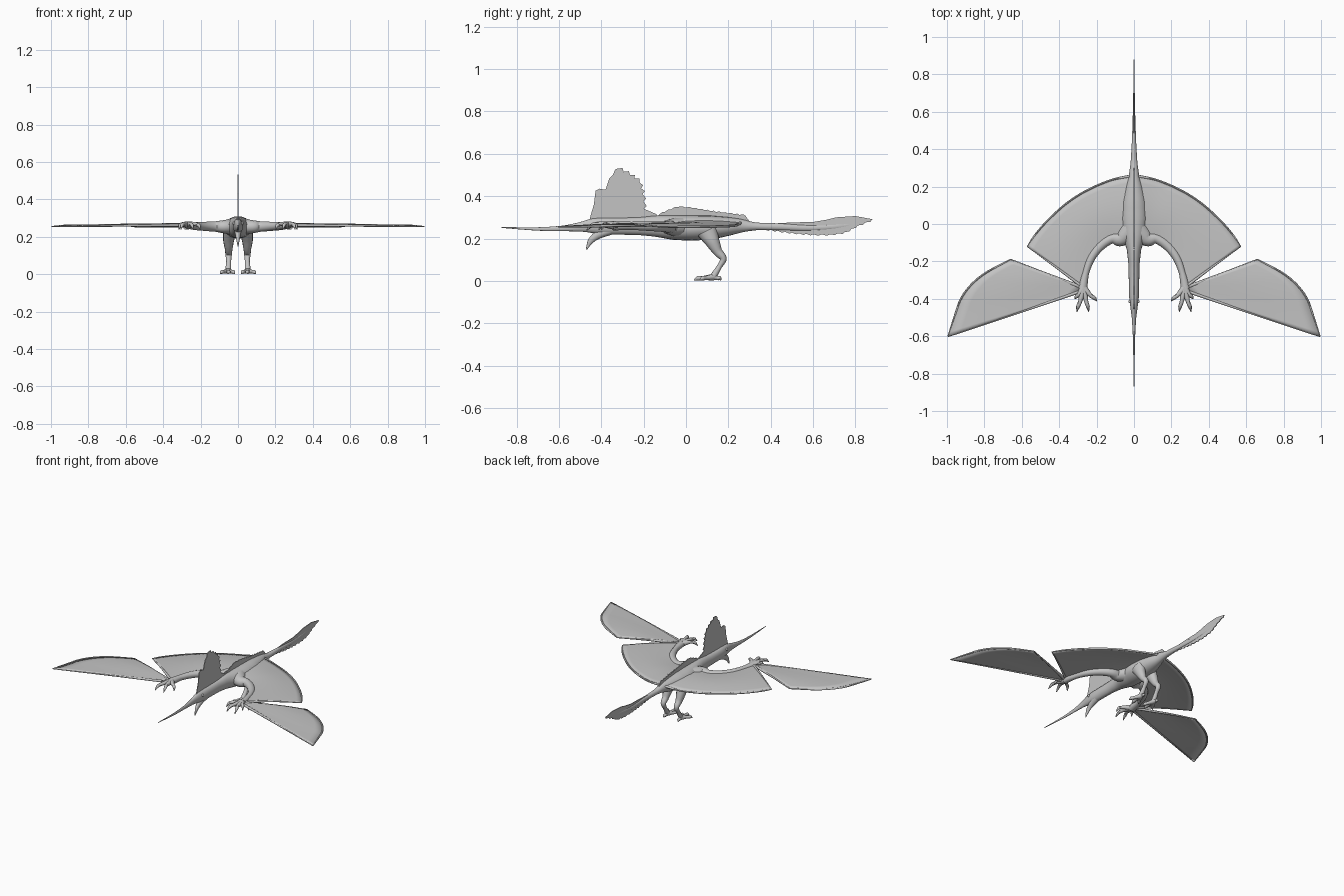
import bpy, bmesh, math
from mathutils import Vector as V

if "Cube" in bpy.data.objects:
    bpy.data.objects.remove(bpy.data.objects["Cube"])

hide = bpy.data.materials.new("grey hide")
hide.diffuse_color = (0.55, 0.55, 0.55, 1)
hide.use_nodes = True
hide.node_tree.nodes["Principled BSDF"].inputs["Base Color"].default_value = hide.diffuse_color


def finish(name, bm, mirror=False, thick=0):
    bmesh.ops.recalc_face_normals(bm, faces=bm.faces)
    me = bpy.data.meshes.new(name)
    bm.to_mesh(me)
    bm.free()
    me.materials.append(hide)
    me.shade_smooth()
    me.set_sharp_from_angle(angle=math.radians(45))
    ob = bpy.data.objects.new(name, me)
    bpy.context.collection.objects.link(ob)
    if thick:
        s = ob.modifiers.new("thickness", 'SOLIDIFY')
        s.thickness, s.offset = thick, 0
    if mirror:
        ob.modifiers.new("mirror", 'MIRROR')
    return ob


def smooth(pts, n=5):
    """Catmull-Rom resampling of a list of equal-length tuples"""
    p = [V(q) for q in pts]
    p = [2 * p[0] - p[1]] + p + [2 * p[-1] - p[-2]]
    out = []
    for i in range(1, len(p) - 2):
        a, b, c, d = p[i - 1:i + 3]
        for k in range(n):
            t = k / n
            out.append(0.5 * (2 * b + (c - a) * t + (2 * a - 5 * b + 4 * c - d) * t * t
                              + (3 * b - a - 3 * c + d) * t ** 3))
    return out + [p[-2]]


def sweep(name, pts, radii, up=(0, 0, 1), mirror=True, sides=12, n=5):
    """Elliptical tube; radii are (side, up) pairs"""
    c = smooth(pts, n)
    # radii are blended linearly so they never dip below zero
    r = []
    for a, b in zip(radii, radii[1:]):
        r += [V(a).lerp(V(b), k / n) for k in range(n)]
    r.append(V(radii[-1]))
    bm = bmesh.new()
    rings = []
    for i, p in enumerate(c):
        t = (c[min(i + 1, len(c) - 1)] - c[max(i - 1, 0)]).normalized()
        s = t.cross(V(up)).normalized()
        u = s.cross(t)
        rings.append([bm.verts.new(p + s * r[i][0] * math.cos(a) + u * r[i][1] * math.sin(a))
                      for a in [2 * math.pi * k / sides for k in range(sides)]])
    for a, b in zip(rings, rings[1:]):
        for k in range(sides):
            j = (k + 1) % sides
            bm.faces.new((a[k], a[j], b[j], b[k]))
    bm.faces.new(rings[0])
    bm.faces.new(rings[-1])
    return finish(name, bm, mirror)


def tube(name, pts, radii, **kw):
    return sweep(name, pts, [(r, r) for r in radii], **kw)


def jagged(pts, size, step):
    """Saw-tooth version of a polyline, teeth pointing to its left"""
    out = []
    for a, b in zip(pts, pts[1:]):
        a, b = V(a), V(b)
        n = max(1, round((b - a).length / step))
        d = b - a
        normal = V((-d.y, d.x)).normalized()
        for k in range(n):
            out += [a + d * k / n, a + d * (k + 0.65) / n + normal * size]
    return out + [V(pts[-1])]


def blade(name, outline, w=0.005):
    """Thin upright plate from a (y, z) outline"""
    bm = bmesh.new()
    f = bm.faces.new([bm.verts.new((-w / 2, y, z)) for y, z in outline])
    e = bmesh.ops.extrude_face_region(bm, geom=[f])
    for v in e['geom']:
        if isinstance(v, bmesh.types.BMVert):
            v.co.x = w / 2
    return finish(name, bm)


def membrane(name, inner, outer, camber, m=10):
    a, b = smooth(inner, 5), smooth(outer, 5)
    bm = bmesh.new()
    grid = []
    for i, (p, q) in enumerate(zip(a, b)):
        fade = 1 - 0.6 * i / (len(a) - 1)
        grid.append([bm.verts.new(p.lerp(q, k / m) + V((0, 0, camber * fade * math.sin(math.pi * k / m))))
                     for k in range(m + 1)])
    for r, s in zip(grid, grid[1:]):
        for k in range(m):
            bm.faces.new((r[k], r[k + 1], s[k + 1], s[k]))
    return finish(name, bm, True, 0.006)


# Head, neck, torso and tail: y, centre z, half width, half height
rings = [(-.87, .252, .002, .002), (-.7, .245, .004, .008), (-.58, .248, .007, .013),
         (-.5, .255, .012, .022), (-.44, .26, .02, .035), (-.38, .258, .027, .04),
         (-.3, .258, .028, .04), (-.22, .258, .029, .042), (-.14, .258, .038, .05),
         (-.06, .252, .062, .058), (.03, .25, .074, .06), (.12, .252, .068, .056),
         (.2, .257, .048, .044), (.26, .26, .028, .032), (.33, .257, .018, .018),
         (.45, .255, .011, .016), (.6, .25, .006, .012), (.75, .262, .003, .01), (.87, .29, .001, .002)]
sweep("body", [(0, y, z) for y, z, a, b in rings], [r[2:] for r in rings], mirror=False, sides=20, n=3)

# Lower jaw
sweep("lower_jaw", [(0, -.36, .24), (0, -.415, .218), (0, -.45, .188), (0, -.47, .148)],
      [(.022, .024), (.016, .02), (.01, .014), (.002, .003)], mirror=False)

# Eyes
bm = bmesh.new()
bmesh.ops.create_uvsphere(bm, u_segments=10, v_segments=6, radius=.009)
bmesh.ops.translate(bm, verts=bm.verts, vec=(.021, -.415, .272))
finish("eye", bm, True)

# Head sail with a saw-toothed rear edge
front = [(-.46, .27), (-.45, .31), (-.435, .36), (-.427, .425), (-.41, .435), (-.38, .43), (-.362, .485),
         (-.345, .5), (-.335, .525)]
rear = jagged([(-.325, .53), (-.265, .5), (-.22, .465), (-.205, .41), (-.198, .34)], .014, .03)
blade("head_sail", front + rear + [(-.14, .315), (-.14, .26)])

# Ridge along the back
ridge = jagged([(-.13, .31), (-.1, .325), (-.04, .349), (.03, .343), (.14, .325), (.28, .308)], .005, .03)
blade("back_ridge", ridge + [(.3, .28), (.28, .25), (-.13, .26)])

# Tail fin with a ragged lower edge
top = [(.3, .265), (.4, .27), (.5, .276), (.6, .278), (.66, .288), (.71, .3), (.8, .306), (.88, .291)]
low = jagged([(.3, .25), (.4, .242), (.5, .228), (.6, .22), (.68, .22), (.75, .23), (.81, .262), (.88, .29)],
             -.007, .035)
blade("tail_fin", top + low[-2::-1])

# Inner wing membrane and its rim
inner = [(0, -.1, .272), (.06, -.112, .266), (.11, -.098, .265), (.17, -.13, .265), (.22, -.2, .265),
         (.25, -.27, .265), (.27, -.34, .265)]
outer = [(0, .26, .275), (.12, .235, .262), (.25, .18, .258), (.36, .11, .256), (.46, .02, .255),
         (.53, -.06, .255), (.57, -.12, .255)]
membrane("inner_wing", inner, outer, .016)
tube("inner_wing_rim", outer, [.008, .006, .006, .006, .006, .005, .003], sides=8)
tube("inner_wing_strut", [inner[-1], (.42, -.228, .266), outer[-1]], [.009, .006, .003], sides=8)

# Outer wing membrane and its rims
wrist = [(.272 + .004 * i, -.342 - .004 * i, .262) for i in range(6)]
edge = [(.66, -.19, .258), (.79, -.26, .26), (.87, -.325, .26), (.925, -.4, .259), (.955, -.48, .257),
        (.995, -.602, .255)]
membrane("outer_wing", wrist, edge, .008)
tube("outer_wing_rim", edge, [.004, .006, .006, .006, .005, .003], sides=8)
tube("outer_wing_strut", [wrist[0], (.47, -.265, .262), edge[0]], [.01, .006, .004], sides=8)
tube("outer_wing_spar", [wrist[-1], (.6, -.468, .26), edge[-1]], [.009, .006, .003], sides=8)

# Arms
sweep("arm", [(.01, -.02, .255), (.07, -.078, .254), (.12, -.078, .255), (.18, -.118, .256),
              (.228, -.18, .258), (.258, -.26, .26), (.275, -.345, .26)],
      [(.06, .05), (.042, .036), (.027, .028), (.025, .024), (.022, .022), (.018, .019), (.025, .022)])

# Hands with clawed fingers
for i, (x, y) in enumerate([(.2, -.412), (.242, -.468), (.305, -.47), (.315, -.4)]):
    tube(f"finger_{i + 1}", [(.27, -.34, .262), (.27 + (x - .27) * .5, -.34 + (y + .34) * .55, .268),
                             (.27 + (x - .27) * .85, -.34 + (y + .34) * .8, .262), (x, y, .24)],
         [.02, .011, .01, .002], sides=8)

# Legs
sweep("leg", [(.045, .1, .235), (.05, .125, .185), (.05, .15, .138), (.05, .176, .105),
              (.05, .158, .068), (.052, .13, .022)],
      [(.036, .05), (.03, .034), (.021, .022), (.017, .016), (.013, .012), (.016, .016)], up=(0, 1, 0))

# Toes
for i, (x, y) in enumerate([(.018, .065), (.05, .038), (.095, .065), (.055, .165)]):
    tube(f"toe_{i + 1}", [(.052, .13, .018), (.052 + (x - .052) * .5, .13 + (y - .13) * .5, .014),
                          (.052 + (x - .052) * .8, .13 + (y - .13) * .8, .012), (x, y, .003)],
         [.016, .01, .011, .002], sides=8)
